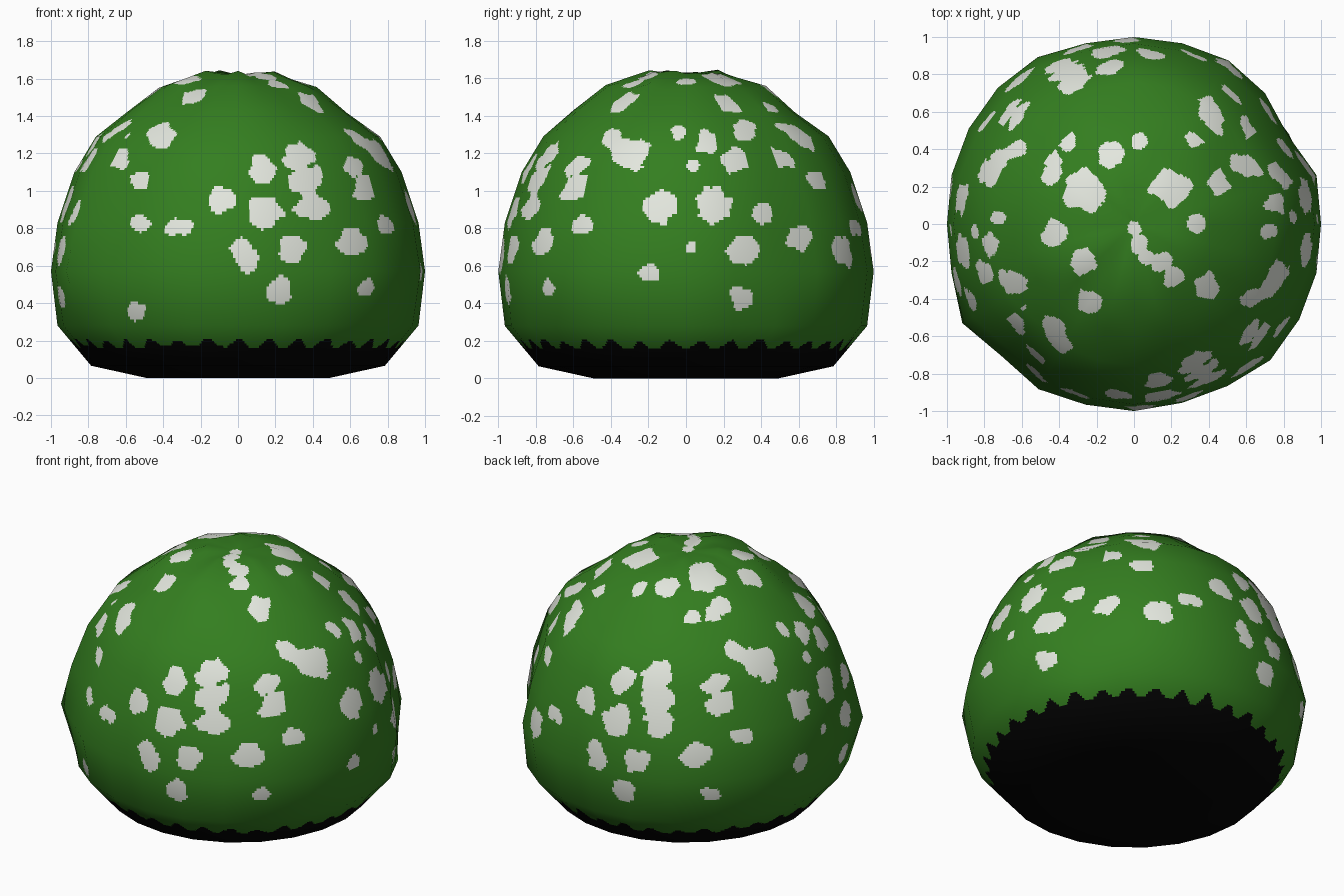
import bpy, bmesh, math, random
from mathutils import Vector, noise

if "Cube" in bpy.data.objects:
    bpy.data.objects.remove(bpy.data.objects["Cube"])

random.seed(4)
SEG, SUB_A, SUB_R = 24, 20, 18

# Body profile: radius, height from the centre of the base to the crown
PROFILE = [(.003, 0), (.49, 0), (.785, .065), (.965, .28), (1.0, .57), (.965, .83), (.875, 1.1),
           (.76, 1.29), (.59, 1.44), (.43, 1.565), (.2, 1.645), (.003, 1.62)]
# Uneven folds: radius factor for every 15 degrees, starting at +x
FOLDS = [1, 1.01, .95, .99, 1.01, 1, 1, 1, 1.03, 1.03, 1.02, 1.01,
         1, 1.01, 1.06, 1.0, 1.02, 1, 1, .99, 1, 1.03, 1.02, 1.01]
WEIGHT = [0, 0, 0, .15, 1, .8, .7, .7, .7, .6, .5, 0]
# The shoulders are drawn in a little on the diagonals
PINCH = [0, 0, 0, 0, 0, .02, .02, .03, .04, .04, .03, 0]

# Pale patches: (across, up, size) as seen from each direction
FRONT = [(-.41, 1.29, .07), (-.64, 1.18, .06), (-.64, 1.32, .05), (-.52, 1.06, .05),
         (-.35, .8, .045), (-.29, .8, .045), (-.09, .96, .07), (.13, 1.12, .07), (.14, .89, .09),
         (.02, .69, .06), (.05, .63, .06), (.29, .68, .07), (.32, 1.18, .08), (.36, 1.05, .085),
         (.40, .91, .08), (.22, .47, .07), (.61, .73, .07), (.69, .48, .045),
         (.68, 1.02, .065), (.62, 1.13, .05)]
RIGHT = [(-.39, 1.28, .05), (-.3, 1.2, .09), (-.04, 1.31, .035), (.11, 1.25, .06), (.04, 1.13, .035),
         (.26, 1.16, .065), (.31, 1.32, .06), (-.14, .91, .082), (.15, .93, .092), (.41, .88, .058),
         (-.55, .82, .055), (.03, .7, .03), (-.2, .56, .058), (.31, .68, .075), (.29, .43, .06)]
TOP = [(-.27, .18, .105), (.2, .19, .095), (-.12, .37, .065), (-.44, .27, .055), (-.44, .35, .05),
       (.33, .46, .05), (.46, .22, .065), (.03, .45, .045), (-.36, .44, .05), (.33, 0, .05),
       (-.42, -.05, .065), (-.27, -.2, .065), (-.24, -.41, .065), (.0, -.02, .04), (.03, -.11, .045),
       (.07, -.18, .04), (.15, -.2, .055), (.21, -.28, .055), (.39, -.33, .065)]
# patches that appear on one side only
ONLY_FRONT = [(-.54, .35, .05), (-.53, .83, .052)]
ONLY_BACK = [(-.5, .68, .075)]
ONLY_RIGHT = [(.6, .75, .065)]


def material(name, rgb):
    m = bpy.data.materials.new(name)
    m.diffuse_color = (*rgb, 1)
    m.use_nodes = True
    m.node_tree.nodes["Principled BSDF"].inputs["Base Color"].default_value = m.diffuse_color
    return m


def hit(blobs, u, v, wobble):
    return any((u - a) ** 2 + (v - b) ** 2 < (s * wobble) ** 2 for a, b, s in blobs)


def colour(c):
    """0 green, 1 pale patch, 2 black base."""
    ang = math.atan2(c.y, c.x)
    tooth = abs(math.sin(ang * 17)) ** 3 * .045 + .02 * noise.noise(c * 9)
    if c.z < .16 + tooth:
        return 2
    w = 1.03 + .38 * noise.noise(c * 15) + .15 * noise.noise(c * 30)
    # the side pattern repeats after half a turn
    f = 1 if c.y < 0 else -1
    r = 1 if c.x > 0 else -1
    if c.z > 1.42:
        return int(hit(TOP, c.x, c.y, w))
    front = FRONT + (ONLY_FRONT if f > 0 else ONLY_BACK)
    right = RIGHT + (ONLY_RIGHT if r > 0 else [])
    if abs(c.y) > abs(c.x) * .75 and hit(front, c.x * f, c.z, w):
        return 1
    return int(abs(c.x) > abs(c.y) * .75 and hit(right, c.y * r, c.z, w))


# Coarse folded shell
pts = []
for k, (r, z) in enumerate(PROFILE):
    row = []
    for i in range(SEG):
        a = math.tau * i / SEG
        f = 1 + (FOLDS[i] - 1) * WEIGHT[k] - PINCH[k] * math.sin(2 * a) ** 2
        dz = 0
        if 8 <= k <= 10:            # crumpled crown
            f += random.uniform(-.025, .02)
            dz = random.uniform(-.025, .0)
        row.append(Vector((r * f * math.cos(a), r * f * math.sin(a), z + dz)))
    pts.append(row)
N = len(pts)


def coarse_normal(k, i):
    du = pts[k][(i + 1) % SEG] - pts[k][i - 1]
    dv = pts[min(k + 1, N - 1)][i] - pts[max(k - 1, 0)][i]
    return du.cross(dv).normalized()


nrm = [[coarse_normal(k, i) for i in range(SEG)] for k in range(N)]


def sample(grid, u, v):
    k, i = min(int(v), N - 2), int(u) % SEG
    fv, fu, j = v - k, u - int(u), (i + 1) % SEG
    low = grid[k][i].lerp(grid[k][j], fu)
    return low.lerp(grid[k + 1][i].lerp(grid[k + 1][j], fu), fv)


# Fine faces on the coarse shell, so the patches can be cut into it
bm = bmesh.new()
normals, rows = [], []
for b in range((N - 1) * SUB_R + 1):
    row = []
    for a in range(SEG * SUB_A):
        u, v = a / SUB_A, b / SUB_R
        row.append(bm.verts.new(sample(pts, u, v)))
        normals.append(sample(nrm, u, v).normalized())
    rows.append(row)
for lo, hi in zip(rows, rows[1:]):
    for a in range(len(lo)):
        n = (a + 1) % len(lo)
        bm.faces.new((lo[a], lo[n], hi[n], hi[a]))
bm.faces.new(rows[0][::-1])
bm.faces.new(rows[-1])
for f in bm.faces:
    f.smooth = True
    f.material_index = colour(f.calc_center_median())

me = bpy.data.meshes.new("spotted_body")
bm.to_mesh(me)
bm.free()
for m in (material("leaf green", (.034, .21, .014)),
          material("pale grey", (.8, .83, .76)),
          material("black", (.001, .001, .001))):
    me.materials.append(m)
me.normals_split_custom_set_from_vertices(normals)
body = bpy.data.objects.new("spotted_body", me)
bpy.context.collection.objects.link(body)
